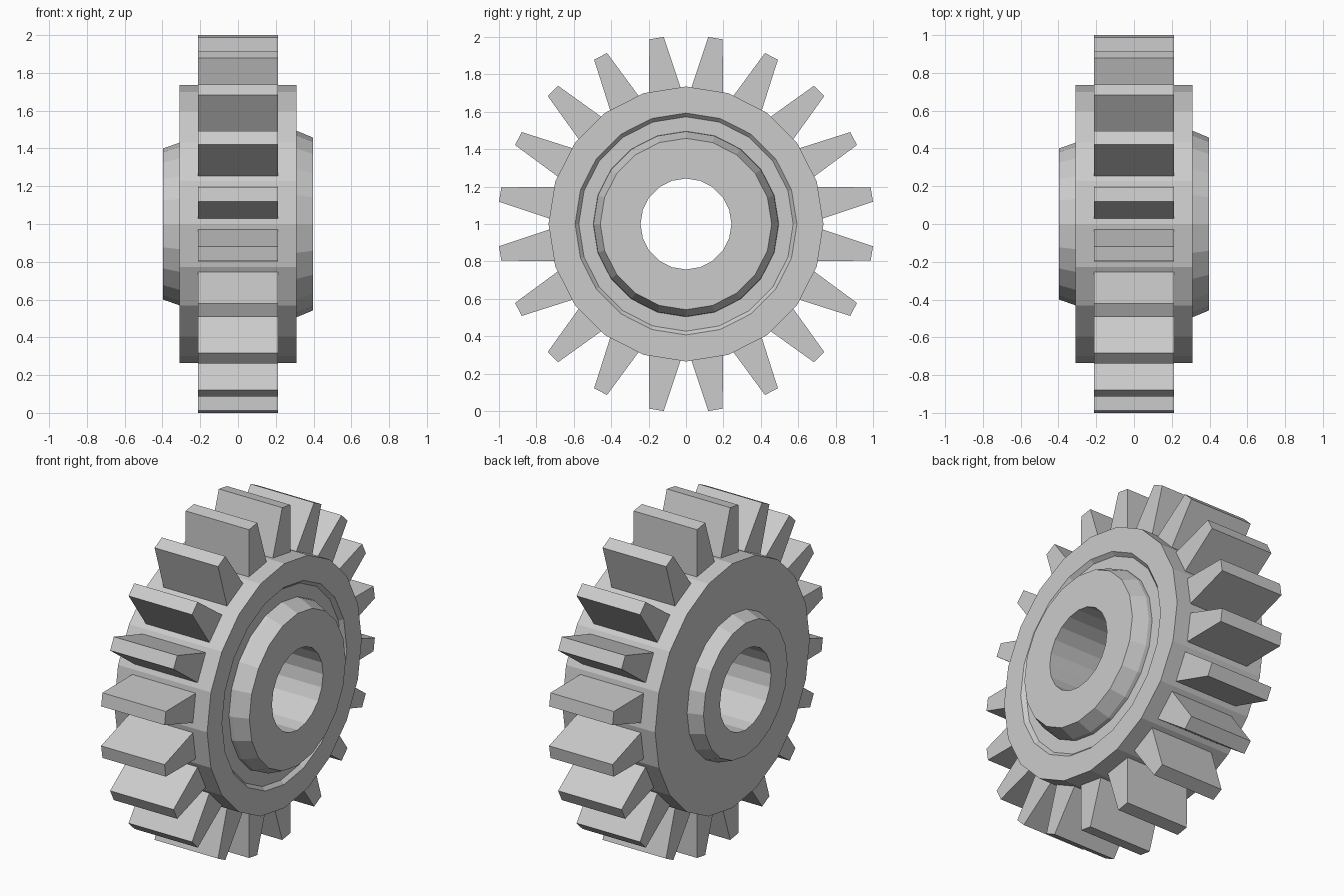
import bpy
import bmesh
from math import cos, sin, pi

SIDES = 20

cube = bpy.data.objects.get("Cube")
if cube:
    bpy.data.objects.remove(cube, do_unlink=True)

steel = bpy.data.materials.new("light_grey_metal")
steel.use_nodes = True
grey = (0.6, 0.6, 0.6, 1)
steel.diffuse_color = grey
steel.node_tree.nodes["Principled BSDF"].inputs["Base Color"].default_value = grey


def finish(name, bm):
    bmesh.ops.recalc_face_normals(bm, faces=bm.faces)
    mesh = bpy.data.meshes.new(name)
    bm.to_mesh(mesh)
    bm.free()
    mesh.materials.append(steel)
    obj = bpy.data.objects.new(name, mesh)
    obj.location.z = 1
    bpy.context.collection.objects.link(obj)


def polar(x, radius, angle, side=0):
    """Point around the x axle, shifted sideways from its radius line."""
    return (x, radius * cos(angle) - side * sin(angle),
            radius * sin(angle) + side * cos(angle))


# Wheel body: bore, plain hub, rim, grooved face and raised hub as one turned profile
profile = [(-0.396, 0.243), (-0.396, 0.40), (-0.309, 0.431),
           (-0.309, 0.735), (0.309, 0.735),
           (0.309, 0.593), (0.287, 0.573), (0.287, 0.496),
           (0.309, 0.494), (0.396, 0.458), (0.396, 0.243)]
bm = bmesh.new()
rings = [[bm.verts.new(polar(x, r, 2 * pi * i / SIDES)) for i in range(SIDES)]
         for x, r in profile]
for a, b in zip(rings, rings[1:] + rings[:1]):
    for i in range(SIDES):
        j = (i + 1) % SIDES
        bm.faces.new((a[i], a[j], b[j], b[i]))
finish("wheel_body", bm)

# Teeth: one tapered block on each flat of the rim
bm = bmesh.new()
outline = [(0.715, -0.087), (1.006, -0.039), (1.006, 0.039), (0.715, 0.087)]
for t in range(SIDES):
    angle = 2 * pi * (t + 0.5) / SIDES
    ends = [[bm.verts.new(polar(x, r, angle, s)) for r, s in outline]
            for x in (-0.211, 0.211)]
    for end in ends:
        bm.faces.new(end)
    for i in range(4):
        j = (i + 1) % 4
        bm.faces.new((ends[0][i], ends[0][j], ends[1][j], ends[1][i]))
finish("gear_teeth", bm)
